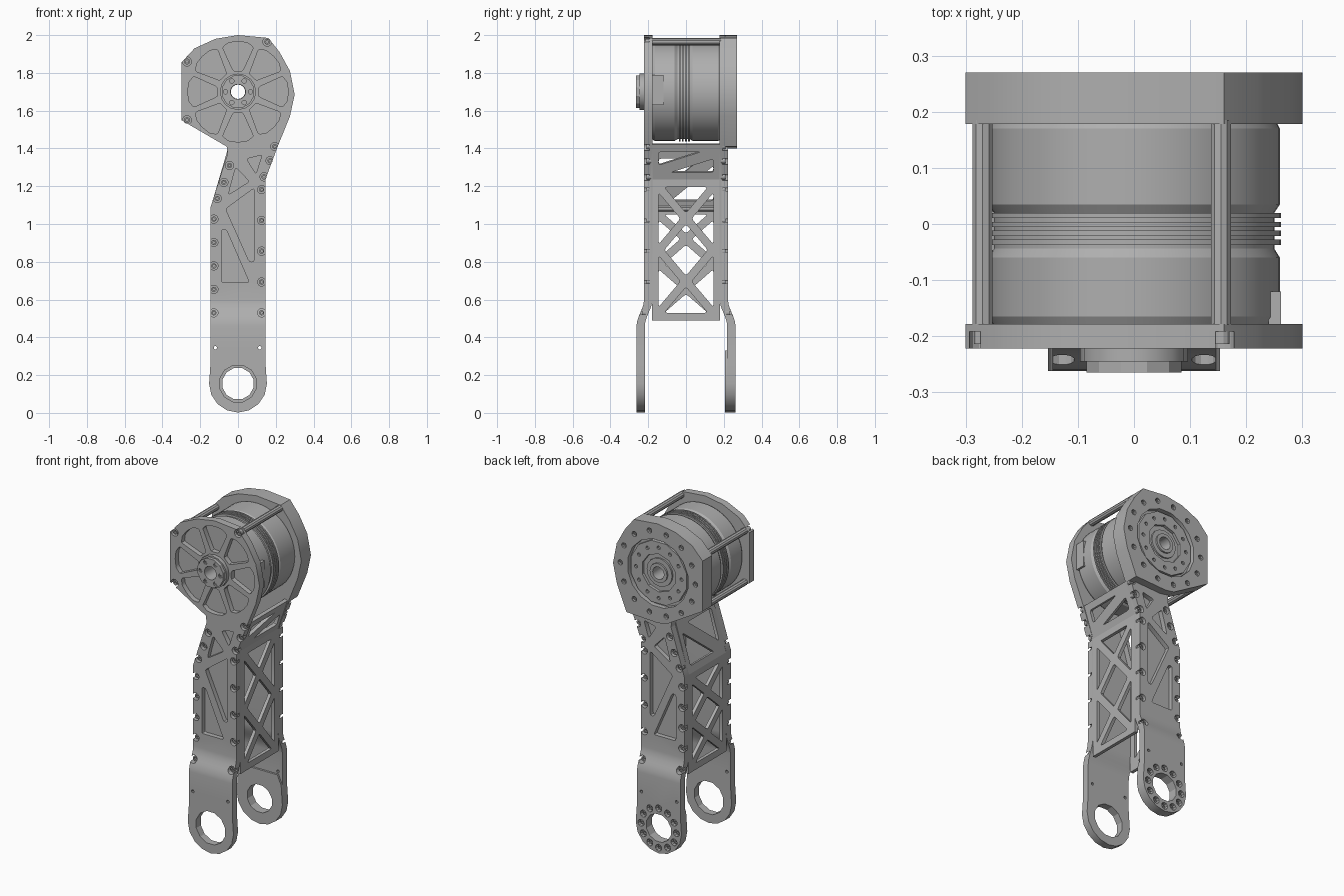
import bpy, bmesh
from math import sin, cos, pi, radians
from mathutils import Matrix, Vector

if "Cube" in bpy.data.objects:
    bpy.data.objects.remove(bpy.data.objects["Cube"], do_unlink=True)

metal = bpy.data.materials.new("grey metal")
metal.use_nodes = True
GREY = (0.43, 0.43, 0.43, 1)
metal.diffuse_color = GREY
metal.node_tree.nodes["Principled BSDF"].inputs["Base Color"].default_value = GREY
parts = []
AXIS, FOOT = (0, 1.70), (0, 0.155)   # motor axis and lower joint in (x, z)


def add_object(name, bm):
    bmesh.ops.recalc_face_normals(bm, faces=bm.faces)
    mesh = bpy.data.meshes.new(name)
    bm.to_mesh(mesh)
    bm.free()
    mesh.materials.append(metal)
    ob = bpy.data.objects.new(name, mesh)
    bpy.context.collection.objects.link(ob)
    return ob


def circle(c, r, n=12):
    return [(c[0] + r * cos(2 * pi * (k + .5) / n), c[1] + r * sin(2 * pi * (k + .5) / n)) for k in range(n)]


def rounded(pts, r=0.012):
    """Polygon with each corner replaced by a small curve."""
    out = []
    for i, p in enumerate(pts):
        p = Vector(p)
        a = p + (Vector(pts[i - 1]) - p).normalized() * r
        b = p + (Vector(pts[(i + 1) % len(pts)]) - p).normalized() * r
        out += [tuple(a), tuple((a + b + 2 * p) / 4), tuple(b)]
    return out


def extrude(bm, pts, y0, y1):
    face = bm.faces.new([bm.verts.new((u, y0, v)) for u, v in pts])
    top = bmesh.ops.extrude_face_region(bm, geom=[face])["geom"]
    bmesh.ops.translate(bm, vec=(0, y1 - y0, 0), verts=[g for g in top if isinstance(g, bmesh.types.BMVert)])


def prism(name, pts, y0, y1, cuts=()):
    """Extruded outline in (x, z), less a list of (outline, y0, y1) cuts."""
    bm = bmesh.new()
    extrude(bm, pts, y0, y1)
    ob = add_object(name, bm)
    parts.append(ob)
    if cuts:
        bm = bmesh.new()
        for c in cuts:
            extrude(bm, *c)
        cutter = add_object("cutter", bm)
        cutter.hide_render = True
        mod = ob.modifiers.new("cut", "BOOLEAN")
        mod.operation, mod.solver, mod.object, mod.use_self = "DIFFERENCE", "EXACT", cutter, True
        bpy.context.view_layer.update()
        mesh = bpy.data.meshes.new_from_object(ob.evaluated_get(bpy.context.evaluated_depsgraph_get()))
        ob.modifiers.clear()
        ob.data = mesh
        bpy.data.objects.remove(cutter, do_unlink=True)
    return ob


def lathe(name, profile, n=48):
    """Closed (radius, y) profile turned about the motor axis."""
    bm = bmesh.new()
    vs = [bm.verts.new((r, y, AXIS[1])) for r, y in profile]
    es = [bm.edges.new((vs[i - 1], vs[i])) for i in range(len(vs))]
    bmesh.ops.spin(bm, geom=vs + es, cent=(0, 0, AXIS[1]), axis=(0, 1, 0), angle=2 * pi, steps=n)
    bmesh.ops.remove_doubles(bm, verts=bm.verts, dist=1e-5)
    parts.append(add_object(name, bm))


def tube(name, r_out, r_in, y0, y1, n=48):
    lathe(name, [(r_out, y0), (r_out, y1), (r_in, y1), (r_in, y0)], n)


def flare(z):
    """Outward step of the side plates towards the fork."""
    t = min(1, max(0, (0.60 - z) / 0.14))
    return 0.04 * t * t * (3 - 2 * t)


def ring(c, r, n):
    return [(c[0] + r * cos(2 * pi * k / n), c[1] + r * sin(2 * pi * k / n)) for k in range(n)]


def screw(p, y_head, s, r=0.014):
    """Socket screw whose head faces s (-1 front, 1 back)."""
    prism("screw", circle(p, r), y_head - s * 0.025, y_head, [(circle(p, r * .5, 6), y_head - s * .012, y_head + s * .01)])


# Outlines shared by both plates
head_top = [(-.30, 1.55), (-.30, 1.855), (-.23, 1.93), (-.12, 1.98), (0, 2.0), (.16, 1.985), (.22, 1.91),
            (.275, 1.81), (.30, 1.685), (.275, 1.57), (.21, 1.41)]
arc = [(FOOT[0] + .153 * cos(-pi * k / 8), FOOT[1] + .153 * sin(-pi * k / 8)) for k in range(9)]
outline = head_top + [(.145, 1.235), (.145, .27)] + arc + [(-.145, .27), (-.145, 1.09), (-.085, 1.28), (-.055, 1.37), (-.06, 1.41)]
edge_bolts = [(-.128, .53 + .124 * k) for k in range(5)] + [(-.11, 1.135), (-.075, 1.22), (-.045, 1.31)]
edge_bolts += [(.125, .53 + .163 * k) for k in range(5)] + [(.138, 1.25), (.17, 1.335), (.195, 1.41)]
head_bolts = [(-.27, 1.86), (-.27, 1.55), (.155, 1.965)]
body_pockets = [[(-.087, .97), (-.087, .69), (.06, .69), (-.062, .97)],
                [(-.065, 1.08), (.085, 1.19), (.085, .80), (.06, .80)],
                [(.045, 1.345), (.127, 1.365), (.095, 1.265)],
                [(-.012, 1.30), (.06, 1.225), (-.05, 1.155), (-.04, 1.2)]]


def petal(k):
    a = radians(45 * k)
    pts = [(.11, -.025), (.235, -.082), (.26, -.05), (.266, 0), (.26, .05), (.235, .082), (.11, .025)]
    return [(u * cos(a) - v * sin(a), AXIS[1] + u * sin(a) + v * cos(a)) for u, v in pts]


# Front and back side plates, with pockets, bolt notches and a flared fork
for label, s, hole in (("front", -1, .10), ("back", 1, .085)):
    outer, inner = s * .222, s * .178
    deep = lambda pts, d: (pts, outer - s * d, outer + s * .02)
    through = lambda pts: (pts, s * .10, s * .30)
    cuts = [deep(rounded(p), .028) for p in body_pockets]
    cuts += [deep(circle(b, .022), .030) for b in edge_bolts]
    cuts += [through(circle(FOOT, hole)), through(circle(AXIS, .04, 16))]
    cuts += [through(circle((x, .345), .009, 8)) for x in (-.12, .115)]
    foot_ring = ring(FOOT, .119, 12) if s > 0 else []
    cuts += [deep(circle(p, .021, 10), .025) for p in foot_ring]
    if s < 0:
        cuts += [deep(rounded(petal(k), .01), .03) for k in range(8)]
        cuts += [deep(circle(b, .024), .03) for b in head_bolts]
    plate = prism(label + "_plate", outline, inner, outer, cuts)
    bm = bmesh.new()
    bm.from_mesh(plate.data)
    bmesh.ops.triangulate(bm, faces=bm.faces)
    for k in range(7):
        bmesh.ops.bisect_plane(bm, geom=bm.verts[:] + bm.edges[:] + bm.faces[:],
                               plane_co=(0, 0, .46 + .14 * k / 6), plane_no=(0, 0, 1))
    for v in bm.verts:
        v.co.y += s * flare(v.co.z)
    bm.to_mesh(plate.data)
    bm.free()
    for b in edge_bolts:
        screw(b, outer - s * .012 + s * flare(b[1]), s)
    for b in foot_ring:
        screw(b, outer + s * .027, s, .012)
    for b in head_bolts if s < 0 else []:
        screw(b, outer - s * .008, s, .016)

# Thickened inner pad on the rear fork
prism("fork_pad", [(-.12, .33), (.12, .33), (.145, .27)] + arc + [(-.145, .27)], .206, .222,
      [(circle(FOOT, .085), .1, .3)])

# Thick rear gearbox cover with stepped rings and bolt circles
cover_holes = ring(AXIS, .252, 14)
prism("rear_cover", head_top + [(.0, 1.40), (-.06, 1.41)], .179, .27,
      [(circle(AXIS, .205, 16), .24, .3), (circle(AXIS, .04, 16), .1, .26)]
      + [(circle(p, .016, 10), .25, .29) for p in cover_holes])
output = prism("output_flange", circle(AXIS, .192, 12), .225, .262,
               [(circle(AXIS, .115, 10), .245, .3), (circle(AXIS, .04, 16), .2, .25)]
               + [(circle(p, .011, 8), .247, .29) for p in ring(AXIS, .152, 12)])
tube("output_hub", .085, .04, .22, .255, 16)
tube("output_collar", .058, .038, .22, .265, 16)
for p in cover_holes:
    screw(p, .258, 1, .011)

# Motor housing with cooling ribs, and its spacer rods
ribs = []
for k in range(4):
    y = .02 - .016 * k
    ribs += [(.262, y), (.262, y - .009), (.25, y - .009), (.25, y - .016)]
lathe("motor_housing", [(.04, .19), (.25, .19), (.26, .17), (.26, .035), (.25, .02)] + ribs
      + [(.26, -.06), (.26, -.165), (.25, -.182), (.04, -.182)], 56)
for p in head_bolts:
    prism("spacer_rod", circle(p, .019, 10), -.18, .185)
prism("connector_block", [(.24, 1.63), (.262, 1.63), (.262, 1.79), (.24, 1.79)], -.18, -.12)

# Front hub with bolt circle
hub_bolts = ring(AXIS, .066, 6)
tube("hub_base", .096, .04, -.245, -.19, 16)
prism("hub_cap", circle(AXIS, .088, 12), -.245, -.265,
      [(circle(AXIS, .04, 16), -.2, -.3)] + [(circle(p, .012, 10), -.255, -.3) for p in hub_bolts])
for p in hub_bolts:
    screw(p, -.259, -1, .009)


def side_panel(name, p0, p1, holes, side):
    """Flat braced panel between the plates, running from p0 to p1 in (x, z)."""
    d = (Vector((p1[0], 0, p1[1])) - Vector((p0[0], 0, p0[1])))
    length = d.length
    d.normalize()
    w = .02 * side
    ob = prism(name, [(-.18, 0), (.18, 0), (.18, length), (-.18, length)], 0, w,
               [(rounded(h, .014), -.05, .05) for h in holes(length)])
    n = Vector((-d.z, 0, d.x))
    m = Matrix((Vector((0, 1, 0)), n, d)).transposed().to_4x4()
    ob.data.transform(Matrix.Translation((p0[0], 0, p0[1])) @ m)


def lattice(length):
    """Two stacked crosses."""
    w, g, lo, hi = .145, .03, .04, length - .04
    h = (hi - lo) / 2
    m1, mid, m2 = lo + h / 2, lo + h, hi - h / 2
    holes = [[(-w + g, lo), (w - g, lo), (0, m1 - g)], [(-w + g, hi), (w - g, hi), (0, m2 + g)],
             [(0, m1 + g), (w - g, mid), (0, m2 - g), (-w + g, mid)]]
    for m in (m1, m2):
        for s in (-1, 1):
            holes.append([(s * w, m - h / 2 + g), (s * w, m + h / 2 - g), (s * g, m)])
    return holes


def diagonal(length):
    """Two triangles parted by a slanting brace."""
    a, b = .04, length - .04
    return [[(-.145, b), (.08, b), (-.145, a + .04)], [(.145, a), (.145, b - .04), (-.08, a)]]


# Braced side panels, lower upright and upper slanted
for label, side, bend, top in (("left", 1, (.144, 1.235), (.208, 1.42)), ("right", -1, (-.144, 1.09), (-.056, 1.39))):
    side_panel(label + "_lower_panel", (bend[0], .49), bend, lattice, side)
    side_panel(label + "_upper_panel", bend, top, diagonal, side)
    x = bend[0] - side * .02
    prism(label + "_bend_bar", circle((x, bend[1] - .01), .016, 8), -.18, .18)

# Smooth round surfaces, keep crisp edges
bpy.ops.object.select_all(action="DESELECT")
for ob in parts:
    ob.select_set(True)
bpy.context.view_layer.objects.active = parts[0]
bpy.ops.object.shade_smooth_by_angle(angle=radians(25))
